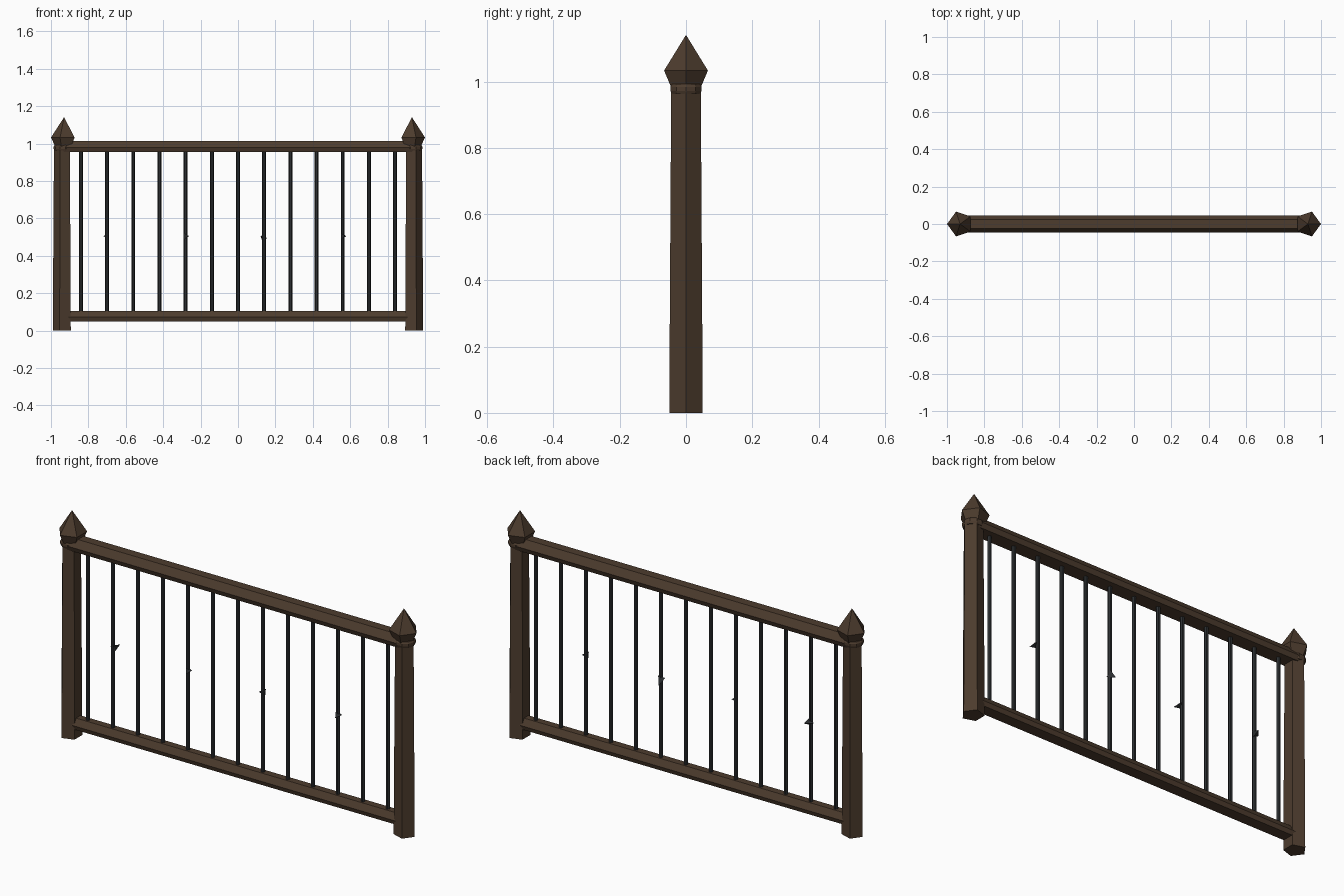
import bpy, bmesh, math
from mathutils import Vector

if "Cube" in bpy.data.objects:
    bpy.data.objects.remove(bpy.data.objects["Cube"])


def material(name, rgb):
    m = bpy.data.materials.new(name)
    m.diffuse_color = (*rgb, 1)
    m.use_nodes = True
    m.node_tree.nodes["Principled BSDF"].inputs["Base Color"].default_value = m.diffuse_color
    return m


wood = material("dark brown wood", (0.074, 0.045, 0.027))
iron = material("dark grey iron", (0.024, 0.027, 0.029))


def loft(name, rings, mat):
    """Skin a list of equal-length point rings and cap both ends."""
    bm = bmesh.new()
    vr = [[bm.verts.new(p) for p in r] for r in rings]
    n = len(vr[0])
    for a, b in zip(vr, vr[1:]):
        for i in range(n):
            j = (i + 1) % n
            bm.faces.new((a[i], a[j], b[j], b[i]))
    bm.faces.new(vr[0][::-1])
    bm.faces.new(vr[-1])
    bmesh.ops.remove_doubles(bm, verts=bm.verts, dist=1e-5)
    bmesh.ops.recalc_face_normals(bm, faces=bm.faces)
    me = bpy.data.meshes.new(name)
    bm.to_mesh(me)
    bm.free()
    me.materials.append(mat)
    ob = bpy.data.objects.new(name, me)
    bpy.context.collection.objects.link(ob)
    return ob


def ring(x, y, z, r, n, flip=1, turn=0):
    return [(x + flip * r * math.cos(turn + math.tau * i / n),
             y + r * math.sin(turn + math.tau * i / n), z) for i in range(n)]


def lathe(name, x, profile, n, mat, flip=1):
    return loft(name, [ring(x, 0, z, r, n, flip) for r, z in profile], mat)


# five-sided posts with pointed finials, corner pointing outwards
for side, word in ((-1, "left"), (1, "right")):
    lathe(word + "_post", side * 0.937,
          [(0.053, 0), (0.052, 0.2), (0.047, 0.97)], 5, wood, side)
    lathe(word + "_collar", side * 0.937,
          [(0.045, 0.962), (0.049, 0.972), (0.049, 0.984), (0.044, 0.992)],
          10, wood, side)
    lathe(word + "_finial", side * 0.93,
          [(0.046, 0.98), (0.0695, 1.033), (0.0005, 1.14)], 5, wood, side)


# rails: flat underside, bevelled top
def rail(name, w, z0, z1):
    h = z1 - z0
    prof = [(-0.8 * w, z0), (0.8 * w, z0), (w, z0 + 0.4 * h),
            (0.5 * w, z1), (-0.5 * w, z1), (-w, z0 + 0.4 * h)]
    loft(name, [[(x, y, z) for y, z in prof] for x in (-0.935, 0.935)], wood)


rail("top_rail", 0.046, 0.954, 1.014)
rail("bottom_rail", 0.036, 0.05, 0.104)

# thin iron bars
for k in range(13):
    lathe("bar_%d" % (k + 1), -0.84 + 0.14 * k,
          [(0.0105, 0.085), (0.0105, 0.97)], 6, iron)

# small thorns on every third bar
thorns = ((-0.70, (0.25, 1, 0.1)), (-0.28, (0.4, -0.9, 0)),
          (0.14, (-0.2, 0.7, -0.6)), (0.56, (0.3, -0.95, 0)))
for k, (x, d) in enumerate(thorns):
    ob = lathe("thorn_%d" % (k + 1), 0, [(0.02, 0), (0.0005, 0.042)], 3, iron)
    ob.location = (x, 0, 0.505)
    ob.rotation_euler = Vector(d).to_track_quat('Z', 'Y').to_euler()
